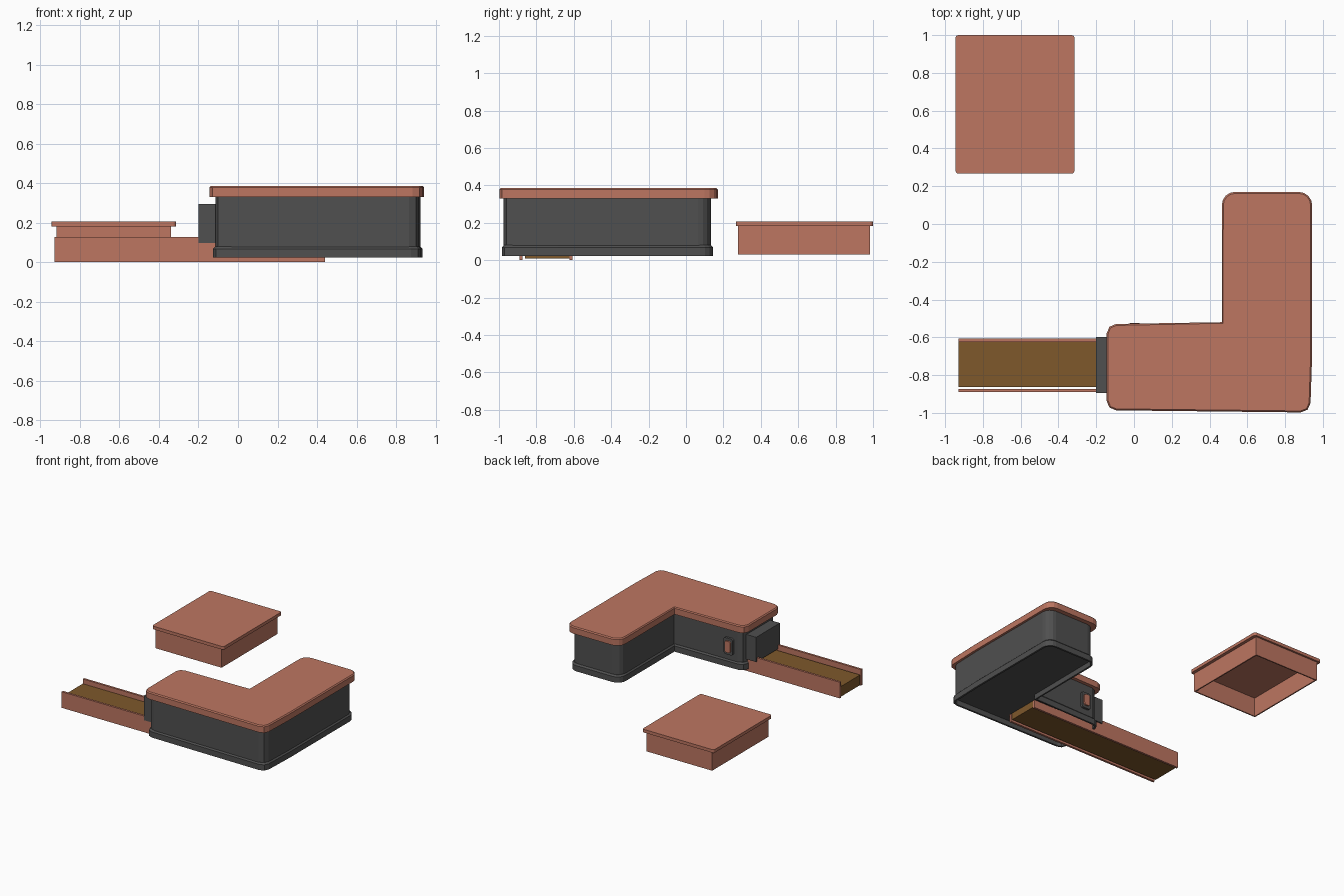
import bpy, bmesh
from mathutils import Vector

cube = bpy.data.objects.get("Cube")
if cube:
    bpy.data.objects.remove(cube, do_unlink=True)


def material(name, rgb):
    m = bpy.data.materials.new(name)
    m.use_nodes = True
    m.diffuse_color = (*rgb, 1)
    m.node_tree.nodes["Principled BSDF"].inputs["Base Color"].default_value = (*rgb, 1)
    return m


terracotta = material("terracotta", (0.51, 0.18, 0.12))
charcoal = material("charcoal", (0.08, 0.08, 0.08))
bronze = material("bronze", (0.21, 0.098, 0.024))


def finish(name, bm, mat):
    bmesh.ops.recalc_face_normals(bm, faces=bm.faces)
    mesh = bpy.data.meshes.new(name)
    bm.to_mesh(mesh)
    bm.free()
    mesh.materials.append(mat)
    ob = bpy.data.objects.new(name, mesh)
    bpy.context.collection.objects.link(ob)


def edges_along(bm, axis):
    return [e for e in bm.edges
            if abs((e.verts[0].co - e.verts[1].co).normalized()[axis]) > 0.99]


def box(name, lo, hi, mat, corner=0, axis=2):
    """Box between two corners, optionally rounded on the edges along one axis."""
    bm = bmesh.new()
    bmesh.ops.create_cube(bm, size=1)
    lo, hi = Vector(lo), Vector(hi)
    for v in bm.verts:
        v.co = (lo + hi) / 2 + v.co * (hi - lo)
    if corner:
        bmesh.ops.bevel(bm, geom=edges_along(bm, axis), offset=corner, segments=3,
                        profile=0.5, affect="EDGES")
    finish(name, bm, mat)


def l_slab(name, x, y, inner, z, mat, chamfer=0, recess=0):
    """L-shaped slab, rounded outside, with optional top chamfer and hollow underside."""
    pts = [(x[0], y[0] + 0.012), (x[1] - 0.01, y[0]), (x[1], y[0] + 0.3), (x[1], y[1]),
           (inner[0], y[1]), inner, (x[0], inner[1] - 0.01)]
    bm = bmesh.new()
    face = bm.faces.new([bm.verts.new((*p, z[0])) for p in pts])
    for v in bmesh.ops.extrude_face_region(bm, geom=[face])["geom"]:
        if isinstance(v, bmesh.types.BMVert):
            v.co.z = z[1] - chamfer
    # Tight corners on the short arm and front, rounder ones at the far end
    for corners, radius, segments in (((0, 1, 6), 0.05, 2), ((3, 4), 0.07, 4)):
        picked = [e for e in edges_along(bm, 2)
                  if any((e.verts[0].co.xy - Vector(pts[i])).length < 0.001 for i in corners)]
        bmesh.ops.bevel(bm, geom=picked, offset=radius, segments=segments,
                        profile=0.5, affect="EDGES")
    bmesh.ops.recalc_face_normals(bm, faces=bm.faces)
    by_height = sorted(bm.faces, key=lambda f: f.calc_center_median().z)
    bottom, top = by_height[0], by_height[-1]
    if chamfer:
        bmesh.ops.inset_region(bm, faces=[top], thickness=chamfer, depth=chamfer)
    if recess:
        bmesh.ops.inset_region(bm, faces=[bottom], thickness=0.015)
        bmesh.ops.inset_region(bm, faces=[bottom], thickness=0.001, depth=-recess)
    finish(name, bm, mat)


# L-shaped counter: hollow plinth, body and worktop
l_slab("counter_plinth", (-0.127, 0.935), (-0.985, 0.145), (0.478, -0.537), (0.023, 0.08),
       charcoal, chamfer=0.012, recess=0.04)
l_slab("counter_body", (-0.115, 0.925), (-0.975, 0.133), (0.488, -0.547), (0.065, 0.335), charcoal)
l_slab("counter_worktop", (-0.145, 0.943), (-0.998, 0.17), (0.465, -0.52), (0.33, 0.386),
       terracotta, chamfer=0.008)

# Conveyor running under the counter
box("conveyor_bed", (-0.93, -0.862, 0.009), (0.44, -0.623, 0.09), bronze)
for side, y in (("front", -0.89), ("back", -0.624)):
    box("conveyor_rail_" + side, (-0.93, y, 0), (0.44, y + 0.017, 0.128), terracotta)
box("conveyor_hood", (-0.2, -0.895, 0.098), (-0.09, -0.597, 0.295), charcoal)

# Switch on the inner wall of the counter
box("switch_plate", (-0.035, -0.565, 0.125), (0.045, -0.537, 0.255), charcoal, 0.015, 1)
box("switch_button", (-0.02, -0.55, 0.145), (0.03, -0.525, 0.235), terracotta, 0.015, 1)

# Separate open-bottomed cabinet with an overhanging top
x0, x1, y0, y1, t = -0.92, -0.34, 0.279, 0.985, 0.01
box("cabinet_top", (-0.945, 0.267, 0.182), (-0.315, 1, 0.207), terracotta, 0.015)
for side, x in (("right", x0), ("left", x1 - t)):
    box("cabinet_wall_" + side, (x, y0, 0.03), (x + t, y1, 0.183), terracotta)
for side, y in (("front", y0), ("back", y1 - t)):
    box("cabinet_wall_" + side, (x0 + t, y, 0.03), (x1 - t, y + t, 0.183), terracotta)
